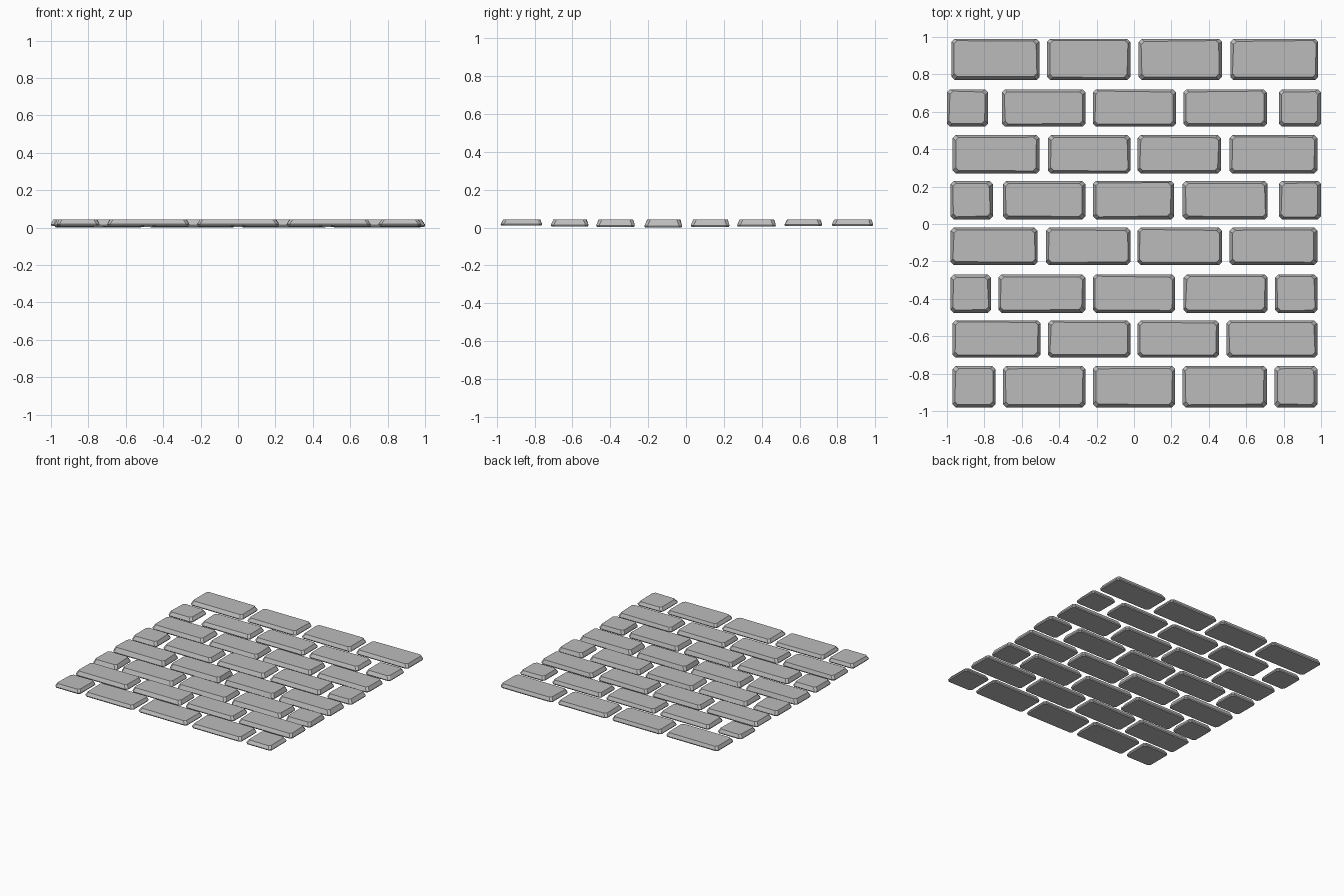
import bpy
import bmesh
import random

random.seed(4)

if "Cube" in bpy.data.objects:
    bpy.data.objects.remove(bpy.data.objects["Cube"], do_unlink=True)

# Stone colour
stone = bpy.data.materials.new("grey_stone")
stone.use_nodes = True
stone.diffuse_color = (0.5, 0.5, 0.5, 1)
stone.node_tree.nodes["Principled BSDF"].inputs["Base Color"].default_value = stone.diffuse_color

TOP = 0.042
CHAMFER = 0.016

# Courses: front edge, back edge, underside height, (left, right) ends of each brick
COURSES = [
    (-0.98, -0.76, 0.010, [(-0.97, -0.74), (-0.70, -0.26), (-0.22, 0.22), (0.26, 0.71), (0.75, 0.98)]),
    (-0.715, -0.515, 0.006, [(-0.97, -0.50), (-0.46, -0.02), (0.02, 0.455), (0.495, 0.98)]),
    (-0.475, -0.27, 0.004, [(-0.98, -0.765), (-0.725, -0.26), (-0.22, 0.22), (0.265, 0.715), (0.755, 0.98)]),
    (-0.22, -0.02, 0.0, [(-0.98, -0.515), (-0.47, -0.02), (0.02, 0.47), (0.51, 0.98)]),
    (0.025, 0.23, 0.004, [(-0.98, -0.755), (-0.70, -0.26), (-0.22, 0.215), (0.26, 0.715), (0.775, 1.0)]),
    (0.27, 0.475, 0.005, [(-0.97, -0.505), (-0.46, -0.02), (0.02, 0.465), (0.51, 0.98)]),
    (0.52, 0.72, 0.008, [(-1.0, -0.78), (-0.705, -0.26), (-0.22, 0.225), (0.265, 0.71), (0.775, 1.0)]),
    (0.77, 0.99, 0.008, [(-0.975, -0.505), (-0.465, -0.02), (0.025, 0.47), (0.515, 0.985)]),
]


def outline(x0, x1, y0, y1, wear):
    """Rectangle with cut corners; wear pulls each corner inwards."""
    points = []
    for i, (sx, sy) in enumerate([(-1, -1), (1, -1), (1, 1), (-1, 1)]):
        x = (x1 if sx > 0 else x0) - sx * wear[i][0]
        y = (y1 if sy > 0 else y0) - sy * wear[i][1]
        pair = [(x, y - sy * CHAMFER), (x - sx * CHAMFER, y)]
        points += pair if sx * sy > 0 else pair[::-1]
    # start each corner so the loop runs counter-clockwise
    return points


def make_brick(name, x0, x1, y0, y1, bottom):
    bm = bmesh.new()
    even = [(0, 0)] * 4
    worn = [(random.uniform(0, 0.008), random.uniform(0, 0.006)) for _ in range(4)]
    inset = 0.004
    layers = [
        (bottom, outline(x0 + inset, x1 - inset, y0 + inset, y1 - inset, even)),
        (bottom + 0.008, outline(x0, x1, y0, y1, even)),
        (TOP, outline(x0 + 0.010, x1 - 0.012, y0 + 0.013, y1 - 0.009, worn)),
    ]
    rings = [[bm.verts.new((x, y, z)) for x, y in loop] for z, loop in layers]
    # Underside, sloping sides and worn top
    bm.faces.new(rings[0])
    bm.faces.new(rings[-1])
    for low, high in zip(rings, rings[1:]):
        for i in range(len(low)):
            j = (i + 1) % len(low)
            bm.faces.new((low[i], low[j], high[j], high[i]))
    bmesh.ops.recalc_face_normals(bm, faces=bm.faces)
    mesh = bpy.data.meshes.new(name)
    bm.to_mesh(mesh)
    bm.free()
    mesh.materials.append(stone)
    bpy.context.collection.objects.link(bpy.data.objects.new(name, mesh))


# Lay every course, front to back
for row, (front, back, bottom, ends) in enumerate(COURSES, 1):
    for number, (left, right) in enumerate(ends, 1):
        make_brick(f"course_{row}_brick_{number}", left, right, front, back, bottom)
